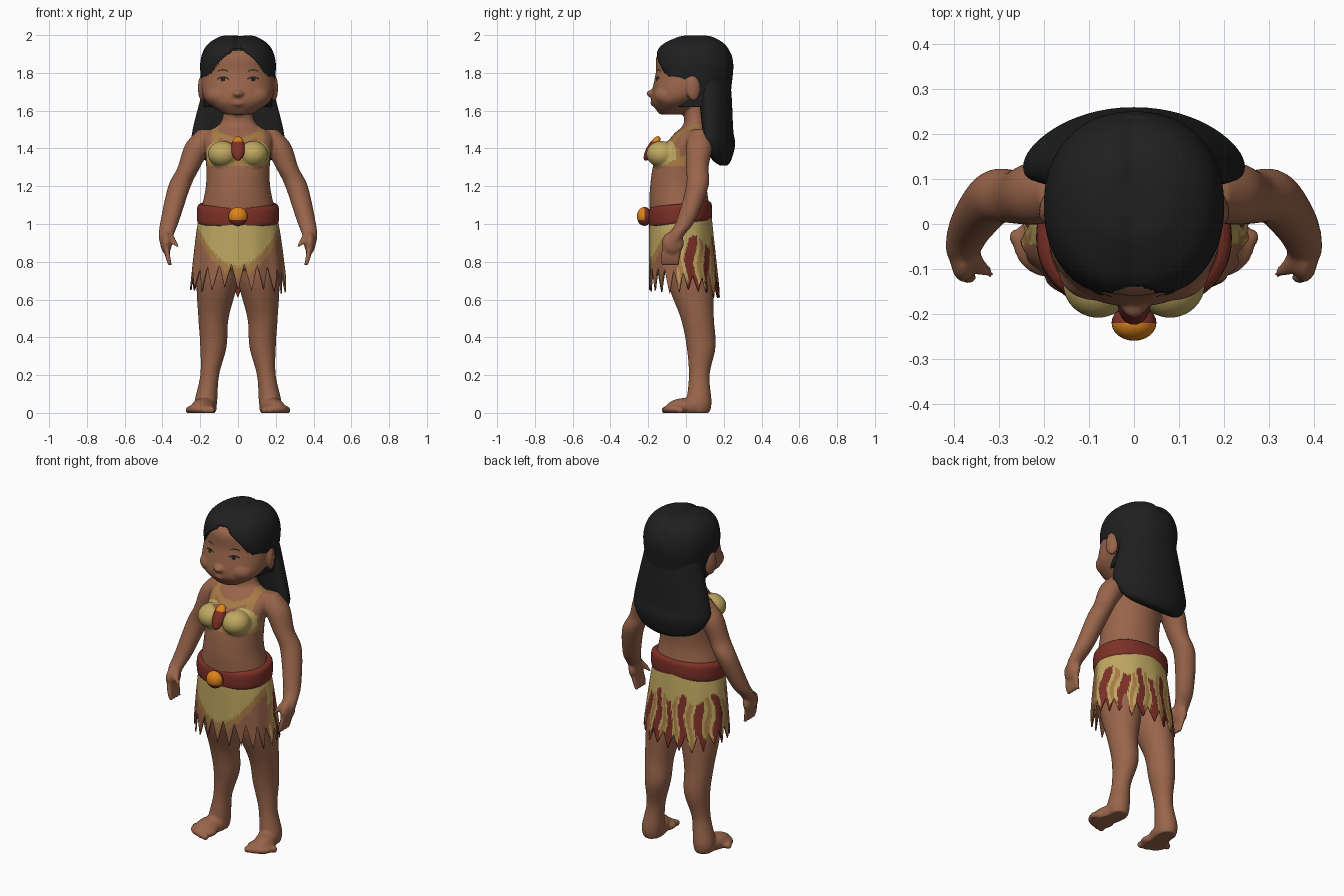
import bpy, bmesh, math, random
from mathutils import Matrix

random.seed(4)
cube = bpy.data.objects.get("Cube")
if cube:
    bpy.data.objects.remove(cube, do_unlink=True)


def material(name, *rgb):
    m = bpy.data.materials.new(name)
    m.use_nodes = True
    m.diffuse_color = (*rgb, 1)
    bsdf = m.node_tree.nodes["Principled BSDF"]
    bsdf.inputs["Base Color"].default_value = (*rgb, 1)
    bsdf.inputs["Roughness"].default_value = .8
    return m


SKIN = material("skin_brown", .32, .13, .07)
HAIR = material("hair_black", .014, .014, .014)
CREAM = material("cream_cloth", .52, .39, .12)
TAN = material("tan_leather", .39, .2, .06)
RED = material("dark_red", .2, .03, .02)
ORANGE = material("orange", .72, .23, .01)


def smooth_rows(rows, steps):
    """Catmull-Rom interpolation between cross-sections."""
    out = []
    for i in range(len(rows) - 1):
        before, start, end = rows[max(i - 1, 0)], rows[i], rows[i + 1]
        after = rows[min(i + 2, len(rows) - 1)]
        for step in range(steps):
            t = step / steps
            out.append([b + t / 2 * (c - a + t * (2 * a - 5 * b + 4 * c - d + t * (3 * (b - c) + d - a)))
                        for a, b, c, d in zip(before, start, end, after)])
    return out + [rows[-1]]


def loft(bm, rows, sides, steps, power):
    """Closed shell through level rings given as (centre x, y, z, radius x, radius y)."""
    rings = []
    for x, y, z, rx, ry in smooth_rows(rows, steps):
        ring = []
        for i in range(sides):
            angle = math.tau * i / sides
            c, s = (math.copysign(abs(v) ** (2 / power), v) for v in (math.cos(angle), math.sin(angle)))
            ring.append(bm.verts.new((x + rx * c, y + ry * s, z)))
        rings.append(ring)
    for lower, upper in zip(rings, rings[1:]):
        for i in range(sides):
            bm.faces.new((lower[i], lower[i - 1], upper[i - 1], upper[i]))
    bm.faces.new(rings[0])
    bm.faces.new(rings[-1])


def trunk(bm, *rows, sides=64, steps=6, power=2.2):
    """Central form from rows of (z, centre y, radius x, radius y)."""
    loft(bm, [(0, y, z, rx, ry) for z, y, rx, ry in rows], sides, steps, power)


def limb(bm, side, *rows, depth=1, sides=24):
    """Form on one side from rows of (x, y, z, radius)."""
    loft(bm, [(side * x, y, z, r, r * depth) for x, y, z, r in rows], sides, 5, 2)


def ball(bm, centre, radii, turn=0):
    m = Matrix.Translation(centre) @ Matrix.Rotation(turn, 4, "Z") @ Matrix.Diagonal((*radii, 1))
    bmesh.ops.create_uvsphere(bm, u_segments=24, v_segments=16, radius=1, matrix=m)


def make(name, bm, rule):
    """Turn a bmesh into a smooth object, with colours chosen by a rule on each face centre."""
    bmesh.ops.recalc_face_normals(bm, faces=bm.faces)
    used = []
    for face in bm.faces:
        face.smooth = True
        colour = rule(face.calc_center_median())
        if colour not in used:
            used.append(colour)
        face.material_index = used.index(colour)
    mesh = bpy.data.meshes.new(name)
    bm.to_mesh(mesh)
    bm.free()
    for colour in used:
        mesh.materials.append(colour)
    obj = bpy.data.objects.new(name, mesh)
    bpy.context.collection.objects.link(obj)
    return obj


# Torso with neck, then head with nose and lips
bm = bmesh.new()
trunk(bm, (.76, .01, .15, .12), (.95, -.02, .2, .15), (1.05, -.03, .2, .16), (1.2, -.04, .17, .15),
      (1.35, -.02, .17, .14), (1.47, .03, .18, .1), (1.54, .05, .09, .06), (1.68, .03, .07, .07), power=2)
trunk(bm, (1.58, -.08, .07, .06), (1.64, -.06, .16, .12), (1.7, -.02, .19, .16),
      (1.8, .02, .19, .18), (1.9, .03, .17, .18), (1.96, .04, .09, .09))
ball(bm, (0, -.18, 1.69), (.03, .03, .02))
ball(bm, (0, -.16, 1.64), (.04, .03, .02))

for side in (1, -1):
    turn = side * .3
    # Cheek, ear and bust
    ball(bm, (side * .09, -.1, 1.68), (.08, .07, .06))
    ball(bm, (side * .19, .04, 1.72), (.02, .04, .07), turn)
    ball(bm, (side * .08, -.13, 1.37), (.08, .08, .07))
    # Arm, palm, fingers and thumb
    limb(bm, side, (.17, .07, 1.5, .04), (.21, .07, 1.42, .07), (.26, .06, 1.3, .06), (.31, .06, 1.2, .06),
         (.36, 0, 1.02, .05), (.38, -.05, .94, .04), (.38, -.07, .88, .03))
    ball(bm, (side * .38, -.07, .9), (.03, .06, .06))
    for finger in range(4):
        y = finger / 40 - .11
        limb(bm, side, (.38, y, .88, .015), (.37, y - .01, .82, .014), (.36, y - .01, .78, .01), sides=12)
    limb(bm, side, (.37, -.05, .96, .02), (.35, -.09, .92, .02), (.32, -.11, .88, .01), sides=12)
    # Leg, foot and toes
    limb(bm, side, (.1, 0, .88, .1), (.11, .02, .7, .11), (.13, .06, .5, .08), (.13, .08, .35, .07),
         (.15, .07, .2, .05), (.17, .07, .06, .06), (.17, .07, 0, .05), depth=1.1)
    ball(bm, (side * .18, .01, .03), (.06, .12, .05), turn)
    ball(bm, (side * .19, -.05, .02), (.08, .07, .03), turn)
    for toe in range(5):
        ball(bm, (side * (.14 + toe * .03), toe * toe * .005 - .11, .015), (.02, .02, .02), turn)

# Fuse the shells into one soft skin with flat soles
raw = make("body_shells", bm, lambda c: SKIN)
remesh = raw.modifiers.new("fuse", "REMESH")
remesh.mode = "VOXEL"
remesh.voxel_size = .008
soften = raw.modifiers.new("soften", "SMOOTH")
soften.iterations = 6
bpy.context.view_layer.update()
fused = raw.evaluated_get(bpy.context.evaluated_depsgraph_get())
bm = bmesh.new()
bm.from_mesh(fused.to_mesh())
fused.to_mesh_clear()
bpy.data.objects.remove(raw, do_unlink=True)
for v in bm.verts:
    v.co.z = max(v.co.z, 0)


def near_eyes(c):
    return c.y < -.08 and abs(c.z - 1.785) < .05 and abs(abs(c.x) - .08) < .05


# Finer faces round the eyes
eye_edges = {edge for face in bm.faces if near_eyes(face.calc_center_median()) for edge in face.edges}
bmesh.ops.subdivide_edges(bm, edges=list(eye_edges), cuts=2, use_grid_fill=True)


def body_colour(c):
    x = abs(c.x)
    if near_eyes(c):
        across = (x - .08) / .03
        arch = across * across / 100
        lash = abs(c.z - 1.777 + arch) < .004 and abs(across) < 1
        iris = math.hypot(across * 2.4, (c.z - 1.766) * 90) < 1
        brow = abs(c.z - 1.816 + arch) < .003 and abs(across) < .9
        return HAIR if lash or iris or brow else SKIN
    if not 1.29 < c.z < 1.56 or x > .17:
        return SKIN
    if c.y < -.05 and math.hypot((x - .09) / .08, (c.z - 1.37) / .07) < 1:
        return CREAM
    band = c.y < 0 and 1.31 < c.z < 1.4
    strap = abs(x - .12) < .02 and c.z > 1.39 and c.y < .08
    neckline = c.y < .03 and abs(c.z - 1.445 - 3 * x * x) < .014 and x < .12
    return TAN if band or strap or neckline else SKIN


make("body", bm, body_colour)

# Hair cap, tucked into the head below the hairline and creased at the parting
bm = bmesh.new()
trunk(bm, (1.62, .05, .18, .18), (1.72, .04, .19, .2), (1.85, .04, .2, .21), (1.94, .04, .17, .18),
      (1.99, .05, .1, .1), (2, .05, .04, .04), sides=112, steps=10)
for v in bm.verts:
    x = abs(v.co.x)
    if v.co.y < .07 and v.co.z < 1.94 - x * (.5 + 3.4 * x):
        v.co.x *= .86
        v.co.y = .03 + (v.co.y - .03) * .86
    elif v.co.z > 1.9:
        v.co.z -= .012 * math.exp(-(x / .025) ** 2)
make("hair_cap", bm, lambda c: HAIR)

# Long hair down the back, wrapped forward at its edges
bm = bmesh.new()
trunk(bm, (1.86, .12, .16, .1), (1.7, .15, .19, .09), (1.5, .17, .24, .08), (1.42, .18, .24, .08),
      (1.34, .19, .18, .05), (1.31, .2, .08, .02))
for v in bm.verts:
    v.co.y -= .8 * v.co.x ** 2
make("long_hair", bm, lambda c: HAIR)

# Belt, higher at the back, with a round buckle
bm = bmesh.new()
trunk(bm, *[(z, -.03, r, r - .05) for z, r in ((.98, .2), (1, .216), (1.07, .216), (1.09, .2))])
for v in bm.verts:
    v.co.z += (v.co.y + .2) / 10
make("belt", bm, lambda c: RED)

bm = bmesh.new()
ball(bm, (0, -.22, 1.04), (.05, .04, .05))
make("belt_buckle", bm, lambda c: ORANGE if c.y < -.22 and c.z > 1.025 else RED)

# Pendant leaning back against the chest
bm = bmesh.new()
ball(bm, (0, -.18, 1.4), (.036, .03, .065))
for v in bm.verts:
    v.co.y += (v.co.z - 1.4) / 2
make("pendant", bm, lambda c: ORANGE if c.z > 1.44 else RED)

# Skirt with a fringe of pointed teeth
TEETH, PER_TOOTH, ROWS = 22, 8, 26
COLUMNS = TEETH * PER_TOOTH
bm = bmesh.new()
lengths = [random.uniform(-.02, .02) for tooth in range(TEETH)]
columns = []
for i in range(COLUMNS):
    angle = math.tau * (i - PER_TOOTH / 2) / COLUMNS - math.pi / 2
    front = (1 - math.sin(angle)) / 2
    notch = abs(2 * (i % PER_TOOTH) / PER_TOOTH - 1)
    tip = .62 + .04 * front + lengths[i // PER_TOOTH]
    low = tip + (.7 + .09 * front - tip) * notch
    top = 1.05 - .03 * front
    column = []
    for row in range(ROWS + 1):
        drop = (top - low) * row / ROWS
        fold = 1 + drop / 16 * math.cos(TEETH * angle / 2)
        x = (.205 + .1 * drop ** .7) * fold * math.cos(angle)
        y = (.165 + drop / 20) * fold * math.sin(angle) + drop / 20 - .03
        column.append(bm.verts.new((x, y, top - drop)))
    columns.append(column)
for i, right in enumerate(columns):
    left = columns[i - 1]
    for row in range(ROWS):
        bm.faces.new((left[row], right[row], right[row + 1], left[row + 1]))


def skirt_colour(c):
    if c.y < -.045:
        edge = .775 + 4.5 * c.x * c.x
        return CREAM if c.z > edge else TAN if c.z > edge - .05 else SKIN
    angle = math.atan2(c.y, c.x)
    stripe = math.sin(13 * angle + .7 * math.sin(25 * c.z + 3 * angle))
    if c.z > .91 + .03 * math.sin(7 * angle):
        return CREAM
    if stripe > .15 or c.z < .69 and stripe > -.5:
        return RED
    return TAN if stripe < -.75 else CREAM


skirt = make("skirt", bm, skirt_colour)
skirt.modifiers.new("thickness", "SOLIDIFY").thickness = .008
